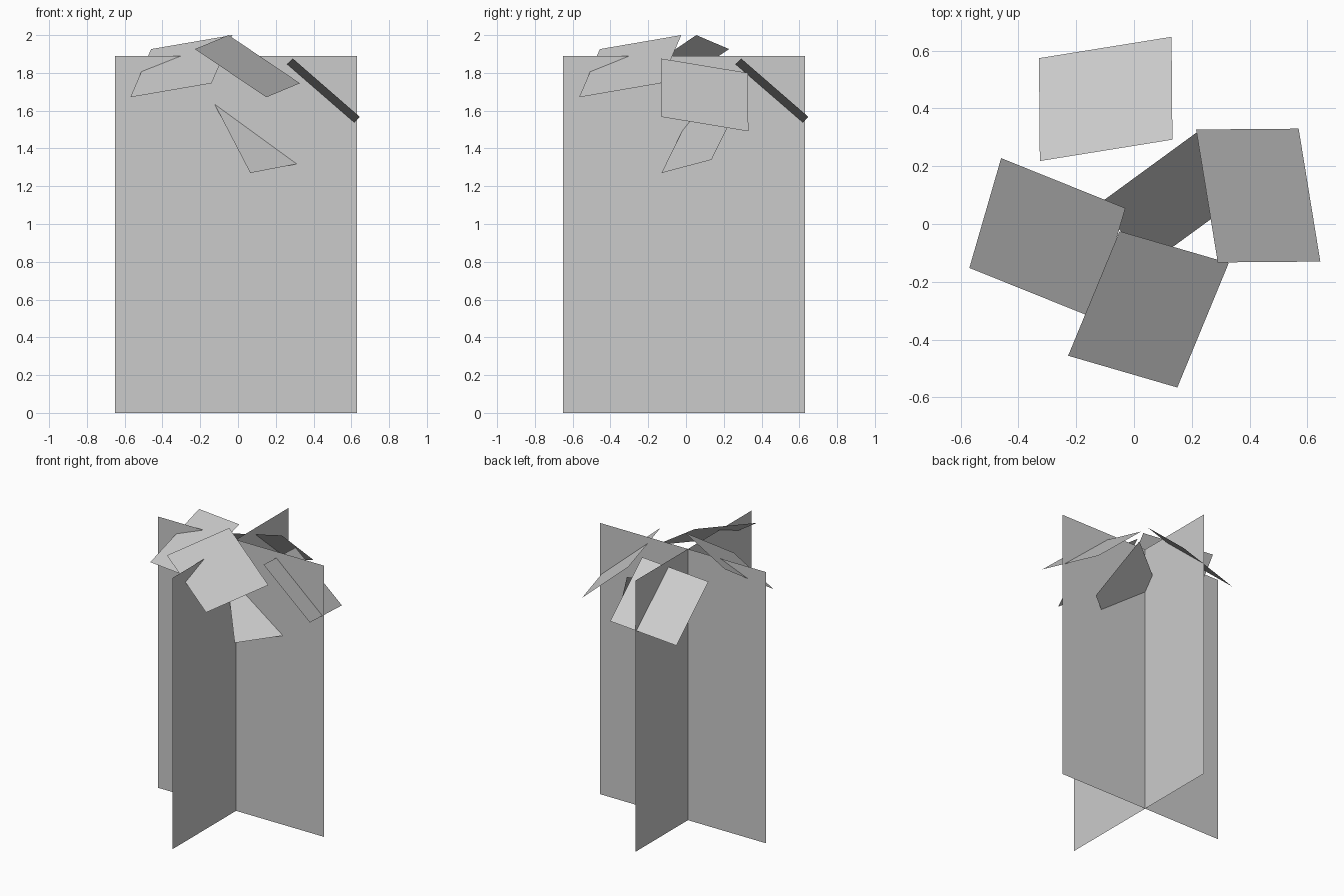
import bpy
from mathutils import Vector

if "Cube" in bpy.data.objects:
    bpy.data.objects.remove(bpy.data.objects["Cube"])


def sheet(name, corner, end_a, end_b):
    """Flat four-sided card spanned from one corner to its two neighbours."""
    c, a, b = Vector(corner), Vector(end_a), Vector(end_b)
    mesh = bpy.data.meshes.new(name)
    mesh.from_pydata([c, a, a + b - c, b], [], [(0, 1, 2, 3)])
    obj = bpy.data.objects.new(name, mesh)
    bpy.context.collection.objects.link(obj)
    return obj


# Two tall crossed cards forming the plant body
LOW, HIGH, TOP = -0.65, 0.63, 1.89
CROSS_X, CROSS_Y = -0.05, 0.05
sheet("stalk_card_wide", (LOW, CROSS_Y, 0), (HIGH, CROSS_Y, 0), (LOW, CROSS_Y, TOP))
sheet("stalk_card_deep", (CROSS_X, LOW, 0), (CROSS_X, HIGH, 0), (CROSS_X, LOW, TOP))

# Tilted square leaf cards around the top: corner and its two neighbours
leaves = {
    "leaf_left": ((-0.03, 0.055, 2.0), (-0.46, 0.228, 1.926), (-0.14, -0.325, 1.745)),
    "leaf_front": ((-0.05, -0.025, 2.0), (-0.228, -0.456, 1.926), (0.328, -0.135, 1.745)),
    "leaf_right": ((0.29, -0.133, 1.876), (0.645, -0.13, 1.567), (0.215, 0.327, 1.80)),
    "leaf_back": ((0.133, 0.292, 1.876), (-0.326, 0.218, 1.80), (0.13, 0.648, 1.567)),
    "leaf_low": ((0.065, -0.13, 1.27), (0.428, 0.135, 1.34), (-0.135, 0.06, 1.655)),
}
for name, corners in leaves.items():
    sheet(name, *corners)
